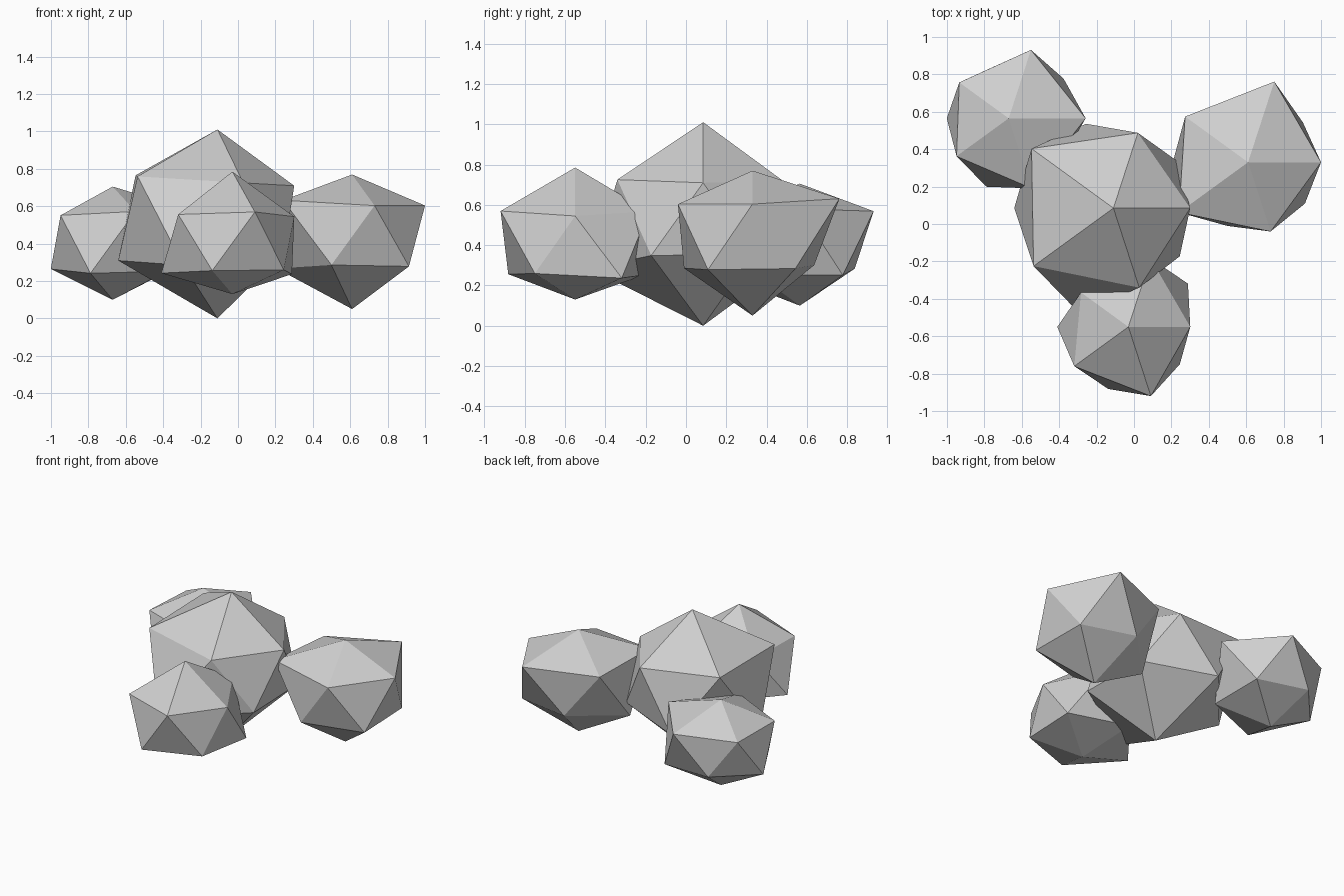
import bpy
import bmesh
from math import cos, sin, radians, sqrt

if "Cube" in bpy.data.objects:
    bpy.data.objects.remove(bpy.data.objects["Cube"], do_unlink=True)

SQUASH = 0.85                     # every rock is slightly flattened
RING_Z, RING_R = 1 / sqrt(5), 2 / sqrt(5)

# Single plain stone colour
stone = bpy.data.materials.new("stone_grey")
stone.use_nodes = True
stone.diffuse_color = (0.63, 0.63, 0.63, 1)
stone.node_tree.nodes["Principled BSDF"].inputs["Base Color"].default_value = (0.63, 0.63, 0.63, 1)


def rock(name, centre, top, upper, lower, bottom):
    """Uneven icosahedron: each corner has its own distance from the centre."""
    bm = bmesh.new()

    def corner(angle, height, size):
        flat = RING_R if abs(height) < 1 else 0
        a = radians(angle)
        return bm.verts.new((size * flat * cos(a), size * flat * sin(a),
                             size * height * SQUASH))

    t = corner(0, 1, top)
    b = corner(0, -1, bottom)
    u = [corner(-72 - 72 * i, RING_Z, s) for i, s in enumerate(upper)]
    w = [corner(-36 - 72 * i, -RING_Z, s) for i, s in enumerate(lower)]
    for i in range(5):
        j = (i + 1) % 5
        for tri in ((t, u[j], u[i]), (u[i], u[j], w[j]),
                    (u[i], w[j], w[i]), (b, w[i], w[j])):
            bm.faces.new(tri)
    bmesh.ops.recalc_face_normals(bm, faces=bm.faces)

    mesh = bpy.data.meshes.new(name)
    bm.to_mesh(mesh)
    bm.free()
    mesh.materials.append(stone)
    obj = bpy.data.objects.new(name, mesh)
    obj.location = centre
    bpy.context.collection.objects.link(obj)


# Large rock in the middle, three smaller ones leaning into it
rock("main_rock", (-0.11, 0.085, 0.535), 0.559,
     (0.50, 0.59, 0.605, 0.473, 0.459), (0.49, 0.66, 0.593, 0.53, 0.475), 0.629)
rock("left_rock", (0.61, 0.33, 0.438), 0.39,
     (0.435, 0.51, 0.465, 0.507, 0.436), (0.42, 0.40, 0.45, 0.36, 0.405), 0.456)
rock("front_rock", (-0.03, -0.55, 0.404), 0.448,
     (0.435, 0.40, 0.35, 0.43, 0.37), (0.38, 0.39, 0.425, 0.40, 0.44), 0.322)
rock("right_rock", (-0.67, 0.565, 0.405), 0.353,
     (0.44, 0.385, 0.365, 0.43, 0.46), (0.40, 0.43, 0.37, 0.32, 0.405), 0.359)
